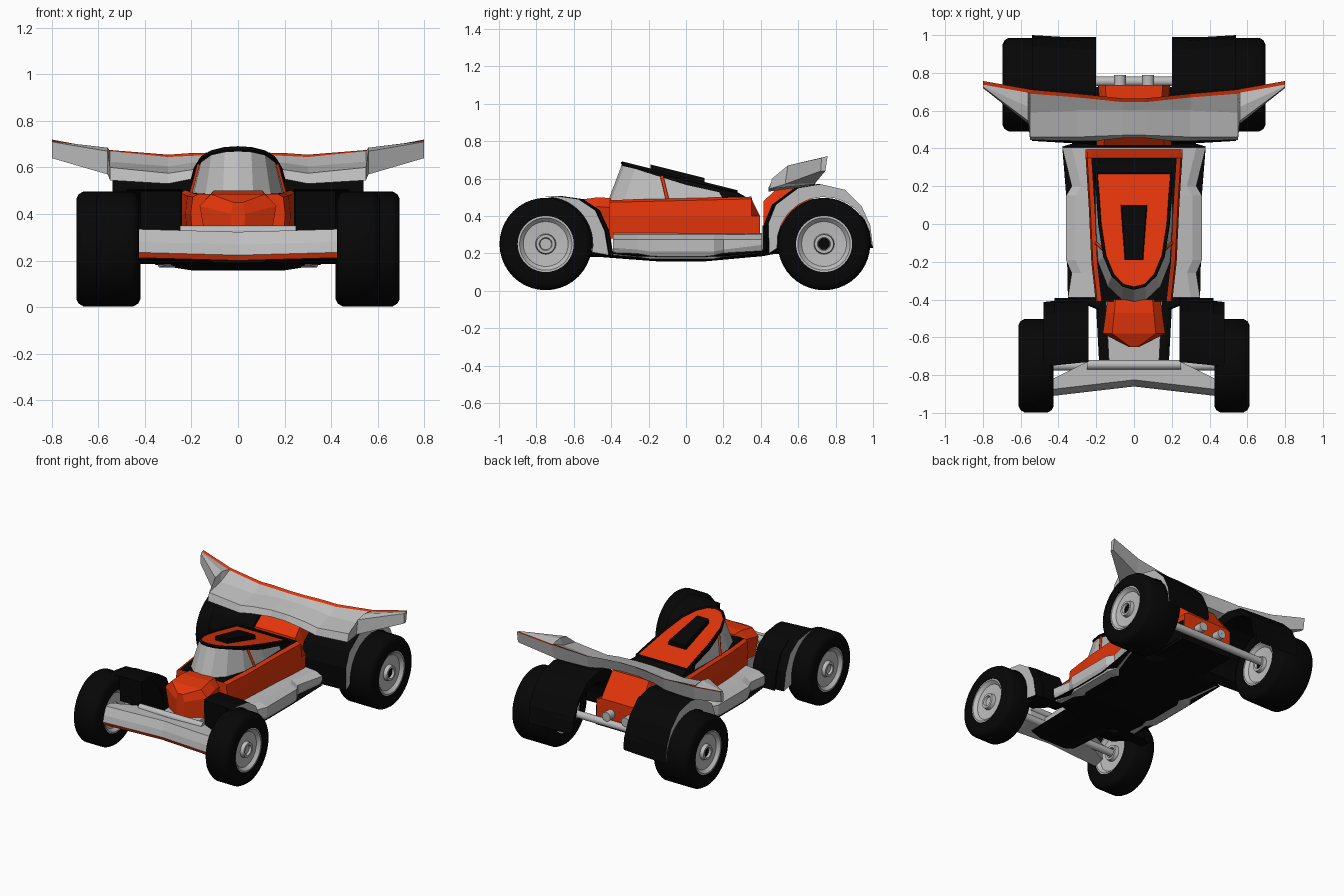
import bpy, bmesh, math
from mathutils import Vector

cube = bpy.data.objects.get("Cube")
if cube:
    bpy.data.objects.remove(cube)


def material(name, rgb):
    m = bpy.data.materials.new(name)
    m.use_nodes = True
    m.diffuse_color = (*rgb, 1)
    m.node_tree.nodes["Principled BSDF"].inputs["Base Color"].default_value = (*rgb, 1)
    return m


black = material("black", (.002, .002, .002))
grey = material("light_grey", (.51, .51, .51))
red = material("orange_red", (.78, .036, .003))


def loft(name, loops, mats, rule=None, closed=False, smooth=False):
    """Skin a row of equal closed loops; rule(normal, centre) picks the material index."""
    bm = bmesh.new()
    rows = [[bm.verts.new(p) for p in loop] for loop in loops]
    n = len(rows[0])
    pairs = list(zip(rows, rows[1:])) + ([(rows[-1], rows[0])] if closed else [])
    for a, b in pairs:
        for i in range(n):
            bm.faces.new((a[i], a[(i + 1) % n], b[(i + 1) % n], b[i]))
    if not closed:
        bm.faces.new(rows[0][::-1])
        bm.faces.new(rows[-1])
    bmesh.ops.recalc_face_normals(bm, faces=bm.faces)
    for f in bm.faces:
        f.normal_update()
        if rule:
            f.material_index = int(rule(f.normal, f.calc_center_median()))
    mesh = bpy.data.meshes.new(name)
    bm.to_mesh(mesh)
    bm.free()
    for m in mats:
        mesh.materials.append(m)
    ob = bpy.data.objects.new(name, mesh)
    bpy.context.collection.objects.link(ob)
    if smooth:
        bpy.ops.object.select_all(action='DESELECT')
        ob.select_set(True)
        bpy.context.view_layer.objects.active = ob
        bpy.ops.object.shade_smooth_by_angle(angle=math.radians(35))
    return ob


def section(y, half):
    """Mirror half a cross-section of (x, z) points into a loop at depth y."""
    return [(x, y, z) for x, z in half] + [(-x, y, z) for x, z in reversed(half)]


def lathe(name, profile, centre, mats, rule=None, axis="x", steps=40):
    """Spin a closed profile of (along, radius) points around an axis."""
    loops = []
    for k in range(steps):
        t = math.tau * k / steps
        c, s = math.cos(t), math.sin(t)
        loops.append([Vector(centre) + Vector((a, r * c, r * s) if axis == "x" else (r * c, a, r * s))
                      for a, r in profile])
    return loft(name, loops, mats, rule, closed=True, smooth=True)


def rod(name, centre, half, r, axis="x"):
    e = .0005
    return lathe(name, [(-half, e), (-half, r), (half, r), (half, e)], centre, [grey], axis=axis, steps=20)


def tube(name, pts, r, mat, cyclic=False):
    cu = bpy.data.curves.new(name, 'CURVE')
    cu.dimensions = '3D'
    cu.bevel_depth = r
    cu.bevel_resolution = 1
    sp = cu.splines.new('POLY')
    sp.points.add(len(pts) - 1)
    for p, co in zip(sp.points, pts):
        p.co = (*co, 1)
    sp.use_cyclic_u = cyclic
    cu.materials.append(mat)
    bpy.context.collection.objects.link(bpy.data.objects.new(name, cu))


# Wheels: tyre, dished rim and hub cap
def wheel(name, x, y, w, cap):
    c = (x, y, .25)
    half = [(w, .15), (w, .215), (w - .01, .235), (w - .03, .247)]
    lathe(name + "_tyre", half + [(-a, r) for a, r in reversed(half)], c, [black])
    half = [(w - .02, .0005), (w - .02, .03), (w - .005, .035), (w - .005, .05), (w - .03, .055),
            (w - .025, .12), (w - .004, .14), (w - .004, .157)]
    lathe(name + "_rim", half + [(-a, r) for a, r in reversed(half)], c, [grey, cap],
          lambda n, p: math.hypot(p.y - y, p.z - .25) < .03)


# Fenders: side outline swept across and skewed by dy, with a wheel arch and a light outer face
def fender(name, side, x0, x1, outline, cy, a0, a1, dy):
    arch = [(cy + .252 * math.cos(t), .25 + .252 * math.sin(t))
            for t in (math.radians(a0 + (a1 - a0) * k / 12) for k in range(13))]
    loops = [[(side * x, y + d, z) for y, z in outline] + [(side * x, y, z) for y, z in arch]
             for x, d in ((x0, 0), (x1, dy))]
    loft(name, loops, [black, grey], lambda n, p: n.x * side > .98)


front_outline = [(-.73, .503), (-.67, .507), (-.55, .49), (-.46, .43), (-.41, .32), (-.388, .19)]
rear_outline = [(.425, .2), (.42, .36), (.46, .46), (.58, .55), (.7, .57), (.83, .54),
                (.92, .45), (.965, .35), (.98, .23)]
for side, tag in ((1, "left"), (-1, "right")):
    wheel("front_wheel_" + tag, side * .518, -.75, .093, grey)
    wheel("rear_wheel_" + tag, side * .557, .738, .138, black)
    fender("front_fender_" + tag, side, .24, .48, front_outline, -.75, -10, 85, -.025)
    loft("front_fender_liner_" + tag,
         [[(side * x, y - .004, z - .004) for y, z in front_outline + [(-.5, .23), (-.72, .32)]]
          for x in (.245, .42)], [black])
    fender("rear_fender_" + tag, side, .2, .54, rear_outline, .738, 0, 185, .02)
    rod("exhaust_" + tag, (side * .075, .7, .32), .09, .032, "y")

# Axles
rod("front_axle", (0, -.75, .25), .5, .025)
rod("front_cross_bar", (0, -.745, .325), .25, .025)
rod("rear_axle", (0, .755, .26), .5, .025)

# Belly plate, gearbox and side pods
loft("belly", [section(y, [(w * .55, z), (w, z + .025), (w * .9, z + .035)]) for y, w, z in (
    (-.82, .18, .19), (-.45, .2, .18), (-.39, .35, .175), (-.15, .355, .157),
    (.1, .355, .157), (.41, .38, .185), (.46, .21, .195), (.72, .2, .21))], [black])
loft("gearbox", [section(y, [(.2, .21), (.2, .35)]) for y in (.41, .725)], [black])
loft("side_pods", [section(y, [(x - .02, z), (x, z + .04), (x, .275), (x - .05, .3), (.2, .31)])
                   for y, x, z in ((-.39, .35, .19), (-.26, .33, .18), (-.19, .36, .17),
                                   (.15, .36, .17), (.2, .33, .18), (.405, .38, .205))], [grey])

# Hull with a black deck, then the nose and its beam
loft("hull", [section(y, [(w, .28), (w + .008, .4), (w, zt - .012), (w - .022, zt)]) for y, w, zt in (
    (-.41, .195, .485), (-.2, .218, .49), (.1, .232, .497), (.35, .248, .503), (.395, .25, .31))],
    [red, black], lambda n, p: n.z > .9)
loft("nose", [section(y, [(w * .8, .25), (w, zt - .05), (w * .7, zt)]) for y, w, zt in (
    (-.4, .14, .495), (-.47, .15, .5), (-.58, .165, .485), (-.65, .03, .45))], [red])
loft("nose_beam", [section(y, [(w, .2), (w, .29)]) for y, w in ((-.78, .13), (-.4, .15))], [grey])

# Cockpit: upright glass, a black rim that deepens to the rear, and the roof
base_half = [(.2, .35), (.205, .2), (.205, 0), (.192, -.2), (.14, -.33), (.065, -.4)]
roof_half = [(.198, .27), (.192, .16), (.181, 0), (.155, -.17), (.113, -.27), (.057, -.325)]


def roof_z(y):
    return .53 + (.27 - y) * .25


def ring(half, tip, z):
    pts = half + [(0, tip)] + [(-x, y) for x, y in reversed(half)]
    return [Vector((x, y, z(y))) for x, y in pts]


base = ring(base_half, -.415, lambda y: .485)
roof = ring(roof_half, -.34, roof_z)
sill = [b.lerp(r, .72 - .65 * r.y if r.y > -.2 else .93) for b, r in zip(base, roof)]
sill = [b.lerp(s, 1) if r.y < -.2 else b.lerp(r, .72 - .9 * max(r.y, -.17)) for b, s, r in zip(base, sill, roof)]
loft("cockpit_glass", [base, sill], [grey, black], lambda n, p: p.y > .25)
loft("cockpit_roof", [sill, roof], [black, red], lambda n, p: n.z > .9 and p.y < .2)
tube("roof_trim", roof, .009, black, True)
for s in (1, -1):
    tube("window_pillar", [(s * .2, -.1, .49), (s * .167, -.13, .615)], .009, red)
loft("roof_vent", [section(y, [(w, roof_z(y) - .01), (w * .9, roof_z(y) + .03)])
                   for y, w in ((-.19, .05), (.1, .072))], [black])

# Engine cover beneath the wing
loft("engine_cover", [section(y, [(.19, .25), (w, .4), (w * .8, z)]) for y, w, z in (
    (.415, .2, .48), (.48, .19, .54), (.62, .18, .57), (.735, .19, .41))], [red])

# Front bumper swept back at the middle, with a coloured lower lip
bumper = []
for x in (-.43, -.25, 0, .25, .43):
    t = 1 - abs(x) / .43
    back = .09 * min(1, t * 2.4)
    bumper.append([(x, y + d, z - .012 * t) for y, z, d in (
        (-.9, .212, .05 * t), (-.91, .235, .05 * t), (-.9, .28, .05 * t), (-.875, .335, .05 * t),
        (-.82, .335, back), (-.83, .235, back))])
loft("front_bumper", bumper, [grey, red], lambda n, p: n.y < -.8 and p.z < .229)

# Rear wing: front lower, front upper, step, stripe start, trailing edge and lower rear per station
half_wing = [
    (.8, [(.72, .64), (.725, .71), (.73, .713), (.738, .715), (.757, .72), (.745, .64)]),
    (.56, [(.53, .57), (.545, .67), (.62, .685), (.695, .67), (.715, .675), (.69, .575)]),
    (.55, [(.445, .545), (.46, .6), (.59, .625), (.69, .67), (.712, .675), (.69, .57)]),
    (.3, [(.44, .53), (.46, .575), (.6, .605), (.67, .645), (.69, .655), (.66, .56)]),
    (.2, [(.44, .55), (.465, .59), (.6, .62), (.66, .65), (.68, .662), (.65, .58)]),
    (.06, [(.455, .56), (.47, .6), (.6, .63), (.645, .655), (.665, .665), (.64, .59)])]
stations = [(-x, p) for x, p in half_wing] + half_wing[::-1]
wing = loft("rear_wing", [[(x, y, z) for y, z in pts] for x, pts in stations], [grey, red])
for f in wing.data.polygons:
    if {v % 6 for v in f.vertices} == {3, 4}:
        f.material_index = 1
